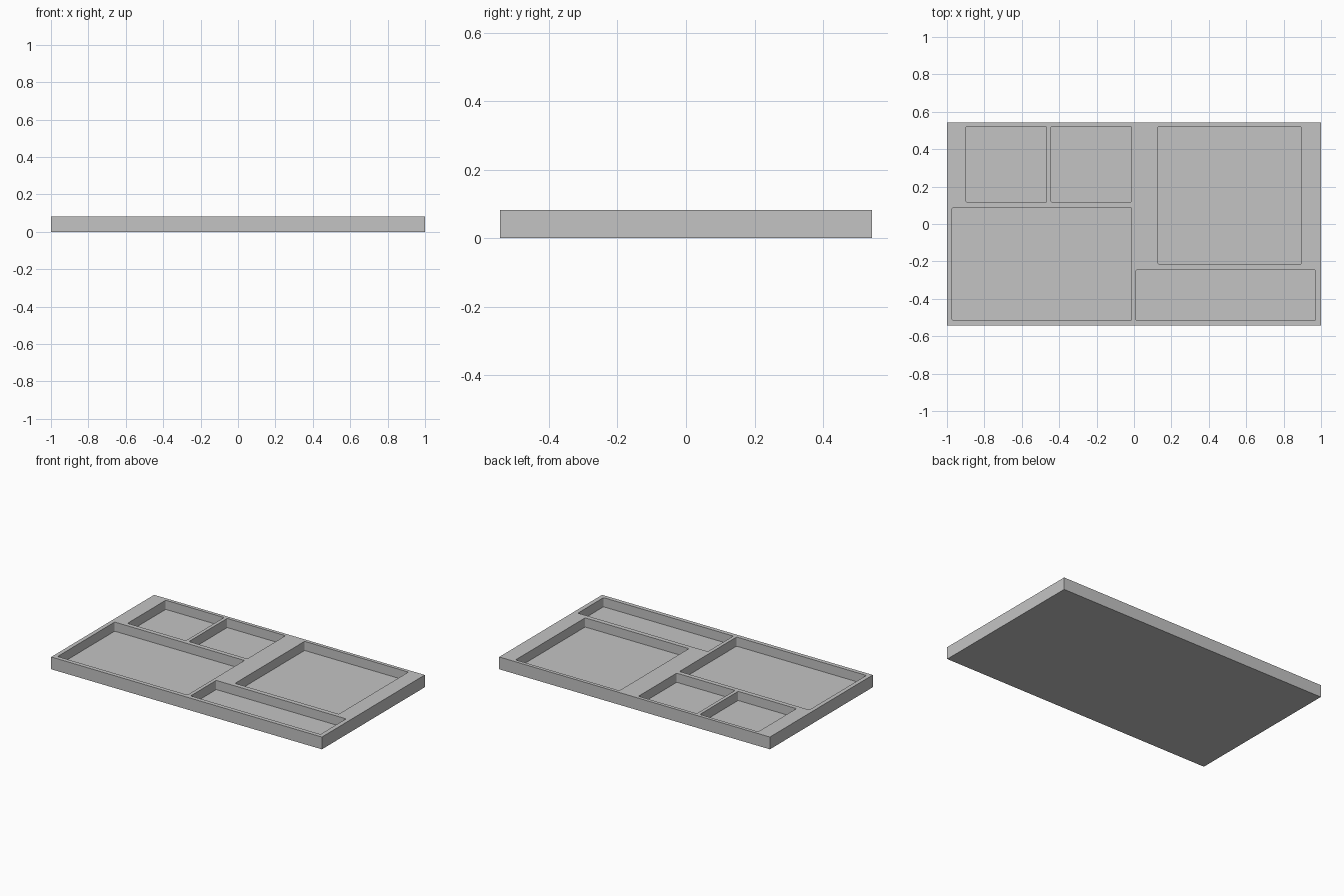
import bpy
import bmesh

default = bpy.data.objects.get("Cube")
if default:
    bpy.data.objects.remove(default, do_unlink=True)

HEIGHT, FLOOR = 0.082, 0.021
HALF_X, HALF_Y = 1.0, 0.543

grey = bpy.data.materials.new("plain grey")
grey.use_nodes = True
colour = (0.55, 0.55, 0.55, 1)
grey.diffuse_color = colour
grey.node_tree.nodes["Principled BSDF"].inputs["Base Color"].default_value = colour


def box(name, x0, x1, y0, y1, z0, z1, corner=0):
    """Box between limits, with optional rounded vertical corners."""
    bm = bmesh.new()
    bmesh.ops.create_cube(bm, size=1)
    for v in bm.verts:
        v.co.x = x1 if v.co.x > 0 else x0
        v.co.y = y1 if v.co.y > 0 else y0
        v.co.z = z1 if v.co.z > 0 else z0
    if corner:
        upright = [e for e in bm.edges
                   if abs(e.verts[0].co.z - e.verts[1].co.z) > 0.01]
        bmesh.ops.bevel(bm, geom=upright, offset=corner, segments=3,
                        profile=0.5, affect='EDGES')
    bmesh.ops.recalc_face_normals(bm, faces=bm.faces)
    mesh = bpy.data.meshes.new(name)
    bm.to_mesh(mesh)
    bm.free()
    mesh.materials.append(grey)
    obj = bpy.data.objects.new(name, mesh)
    bpy.context.collection.objects.link(obj)
    return obj


# Tray slab
tray = box("tray", -HALF_X, HALF_X, -HALF_Y, HALF_Y, 0, HEIGHT)

# Compartments: x and y limits
compartments = {
    "small_outer": (-0.898, -0.467, 0.117, 0.52),
    "small_inner": (-0.444, -0.013, 0.117, 0.52),
    "large_front": (-0.972, -0.013, -0.515, 0.087),
    "large_back": (0.128, 0.895, -0.214, 0.52),
    "long_front": (0.011, 0.97, -0.515, -0.245),
}
cutters = []
for name, limits in compartments.items():
    cutter = box(name + "_cutter", *limits, FLOOR, HEIGHT + 0.1, corner=0.006)
    cutter.hide_render = True
    cut = tray.modifiers.new(name, 'BOOLEAN')
    cut.operation = 'DIFFERENCE'
    cut.solver = 'EXACT'
    cut.object = cutter
    cutters.append(cutter)

# Bake the pockets into the tray and drop the cutters
bpy.context.view_layer.update()
graph = bpy.context.evaluated_depsgraph_get()
baked = bpy.data.meshes.new_from_object(tray.evaluated_get(graph))
tray.modifiers.clear()
tray.data = baked
for cutter in cutters:
    bpy.data.objects.remove(cutter, do_unlink=True)
